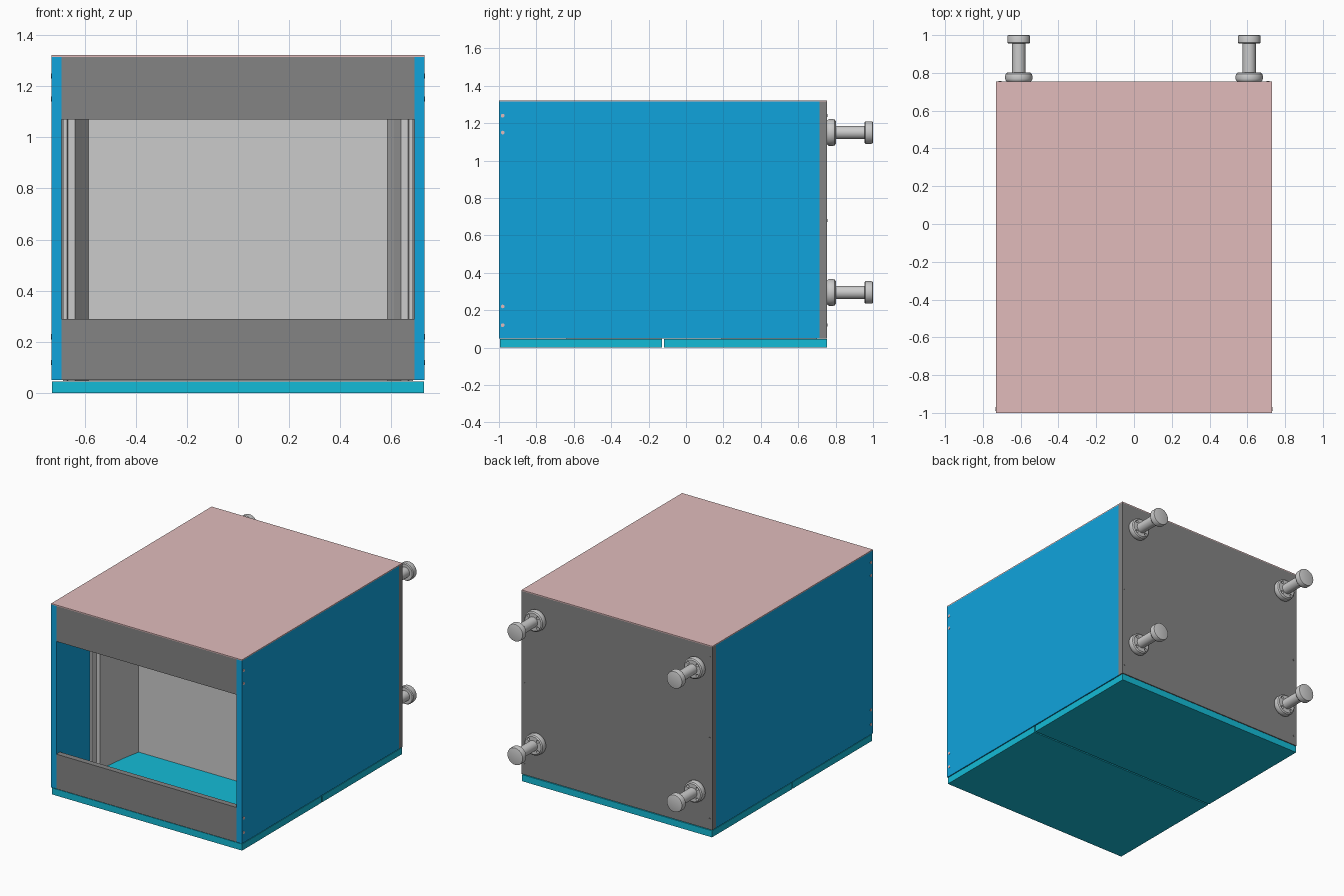
import bpy, bmesh, math
from mathutils import Matrix, Vector

if "Cube" in bpy.data.objects:
    bpy.data.objects.remove(bpy.data.objects["Cube"])


def material(name, r, g, b):
    m = bpy.data.materials.new(name)
    m.diffuse_color = (r, g, b, 1)
    m.use_nodes = True
    m.node_tree.nodes["Principled BSDF"].inputs["Base Color"].default_value = m.diffuse_color
    return m


BLUE = material("blue", 0.005, 0.37, 0.72)
TEAL = material("teal", 0.007, 0.50, 0.68)
PINK = material("pink", 0.75, 0.50, 0.50)
DARK = material("dark_grey", 0.23, 0.23, 0.23)


def finish(name, bm, mat=None):
    bmesh.ops.recalc_face_normals(bm, faces=bm.faces)
    me = bpy.data.meshes.new(name)
    bm.to_mesh(me)
    bm.free()
    ob = bpy.data.objects.new(name, me)
    bpy.context.collection.objects.link(ob)
    if mat:
        me.materials.append(mat)
    return ob


def box(name, lo, hi, mat=None):
    lo, hi = Vector(lo), Vector(hi)
    bm = bmesh.new()
    bmesh.ops.create_cube(bm, size=1, matrix=Matrix.Translation((lo + hi) / 2)
                          @ Matrix.Diagonal((*(hi - lo), 1)))
    return finish(name, bm, mat)


def cylinder(bm, centre, r, depth, axis, seg=16):
    rot = Matrix.Rotation(math.pi / 2, 4, 'Y' if axis == 'X' else 'X')
    bmesh.ops.create_cone(bm, cap_ends=True, segments=seg, radius1=r, radius2=r,
                          depth=depth, matrix=Matrix.Translation(centre) @ rot)


def prism(name, outline, z0, z1):
    bm = bmesh.new()
    face = bm.faces.new([bm.verts.new((x, y, z0)) for x, y in outline])
    top = bmesh.ops.extrude_face_region(bm, geom=[face])
    bmesh.ops.translate(bm, vec=(0, 0, z1 - z0),
                        verts=[v for v in top["geom"] if isinstance(v, bmesh.types.BMVert)])
    bm.faces.ensure_lookup_table()
    return finish(name, bm)


# Two base slabs with a narrow gap
box("front_base", (-0.728, -0.995, 0), (0.728, -0.127, 0.045), TEAL)
box("rear_base", (-0.728, -0.117, 0), (0.728, 0.755, 0.045), TEAL)

# Outer case
for s, side in ((-1, "left"), (1, "right")):
    xs = sorted((s * 0.69, s * 0.73))
    box(side + "_panel", (xs[0], -1, 0.05), (xs[1], 0.715, 1.315), BLUE)
box("back_panel", (-0.73, 0.715, 0.05), (0.73, 0.755, 1.315), DARK)
box("lower_front_panel", (-0.69, -1, 0.05), (0.69, -0.96, 0.29), DARK)
box("upper_front_panel", (-0.69, -1, 1.07), (0.69, -0.96, 1.315), DARK)
box("top_sheet", (-0.73, -1, 1.315), (0.73, 0.755, 1.322), PINK)

# Folded inner walls, one behind the other
half = [(0.685, -0.64), (0.668, -0.64), (0.664, -0.60), (0.637, -0.60),
        (0.61, -0.38), (0.585, -0.25)]
for name, dy in (("front_liner", 0), ("rear_liner", 0.83)):
    pts = [(x, y + dy) for x, y in half]
    outline = pts + [(-x, y) for x, y in reversed(pts)]
    outline += [(-0.685, -0.13 + dy), (0.685, -0.13 + dy)]
    prism(name, outline, 0.046, 1.314)

# Screws in the side panels and the back panel
bm = bmesh.new()
for s in (-1, 1):
    for z in (0.12, 0.22, 1.15, 1.24):
        cylinder(bm, (s * 0.727, -0.98, z), 0.01, 0.01, 'X', 12)
finish("side_screws", bm, PINK)
bm = bmesh.new()
for s in (-1, 1):
    for z in (0.12, 0.68, 1.24):
        cylinder(bm, (s * 0.71, 0.752, z), 0.008, 0.009, 'Y', 12)
finish("back_screws", bm, DARK)

# Lathed rear buffers: round flange, stem and head
profile = [(0, 0.754), (0.064, 0.754), (0.07, 0.76), (0.072, 0.768), (0.072, 0.785),
           (0.069, 0.795), (0.061, 0.801), (0.035, 0.801), (0.035, 0.955),
           (0.055, 0.955), (0.06, 0.961), (0.06, 0.992), (0.058, 0.998),
           (0.052, 1.0), (0, 1.0)]
for i, (x, z) in enumerate([(-0.61, 0.295), (0.61, 0.295), (-0.61, 1.15), (0.61, 1.15)]):
    bm = bmesh.new()
    vs = [bm.verts.new((x + r, y, z)) for r, y in profile]
    es = [bm.edges.new(p) for p in zip(vs, vs[1:])]
    bmesh.ops.spin(bm, geom=vs + es, cent=(x, 0, z), axis=(0, 1, 0),
                   angle=math.tau, steps=40, use_merge=True)
    bmesh.ops.remove_doubles(bm, verts=bm.verts, dist=1e-5)
    ob = finish(f"buffer_{i + 1}", bm)
    bpy.ops.object.select_all(action='DESELECT')
    ob.select_set(True)
    bpy.context.view_layer.objects.active = ob
    bpy.ops.object.shade_smooth_by_angle(angle=math.radians(35))
    # Screw pockets in the flange
    bm = bmesh.new()
    for k in range(4):
        a = math.tau * (k + 0.5) / 4
        cylinder(bm, (x + 0.051 * math.cos(a), 0.80, z + 0.051 * math.sin(a)), 0.01, 0.06, 'Y')
    cutter = finish(f"pocket_cutter_{i + 1}", bm)
    cutter.hide_render = True
    cutter.hide_set(True)
    cut = ob.modifiers.new("pockets", 'BOOLEAN')
    cut.operation, cut.object, cut.solver = 'DIFFERENCE', cutter, 'EXACT'
